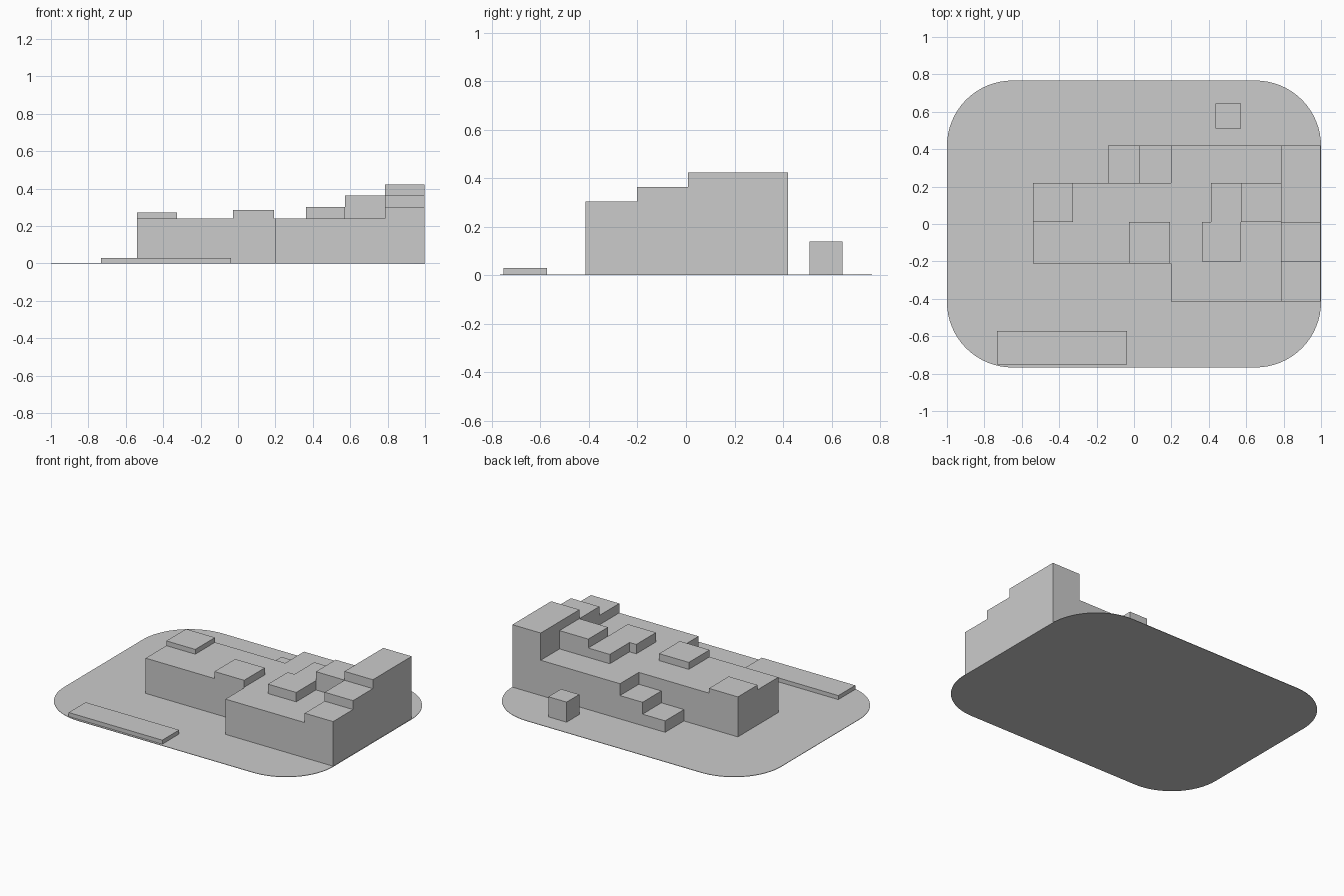
import bpy, bmesh, math
from mathutils import Vector

if "Cube" in bpy.data.objects:
    bpy.data.objects.remove(bpy.data.objects["Cube"])

grey = bpy.data.materials.new("light_grey")
grey.diffuse_color = (0.6, 0.6, 0.6, 1)
grey.use_nodes = True
grey.node_tree.nodes["Principled BSDF"].inputs["Base Color"].default_value = grey.diffuse_color


def prism(name, base, offset):
    """Extrude a closed 3D outline along an offset."""
    bm = bmesh.new()
    face = bm.faces.new([bm.verts.new(p) for p in base])
    ext = bmesh.ops.extrude_face_region(bm, geom=[face], use_keep_orig=True)
    moved = [g for g in ext["geom"] if isinstance(g, bmesh.types.BMVert)]
    bmesh.ops.translate(bm, verts=moved, vec=Vector(offset))
    bmesh.ops.recalc_face_normals(bm, faces=bm.faces)
    mesh = bpy.data.meshes.new(name)
    bm.to_mesh(mesh)
    bm.free()
    mesh.materials.append(grey)
    obj = bpy.data.objects.new(name, mesh)
    bpy.context.collection.objects.link(obj)
    return obj


def slab(name, outline, z0, z1):
    return prism(name, [(x, y, z0) for x, y in outline], (0, 0, z1 - z0))


def box(name, x0, x1, y0, y1, z0, z1):
    return slab(name, [(x0, y0), (x1, y0), (x1, y1), (x0, y1)], z0, z1)


# Thin site plate with rounded corners
W, D, R, N = 1.0, 0.767, 0.35, 16
outline = []
for i, (sx, sy) in enumerate([(1, 1), (-1, 1), (-1, -1), (1, -1)]):
    for k in range(N + 1):
        a = math.pi / 2 * (i + k / N)
        outline.append((sx * (W - R) + R * math.cos(a), sy * (D - R) + R * math.sin(a)))
slab("site_plate", outline, 0, 0.003)

# Main T-shaped building mass
ROOF = 0.24
slab("main_building", [(-0.54, -0.21), (0.197, -0.21), (0.197, -0.415), (0.787, -0.415),
                       (0.787, 0.42), (0.197, 0.42), (0.197, 0.22), (-0.54, 0.22)], 0, ROOF)

# Stepped tower along the right side
steps = [(-0.415, 0), (0.42, 0), (0.42, 0.423), (0.008, 0.423), (0.008, 0.363),
         (-0.203, 0.363), (-0.203, 0.303), (-0.415, 0.303)]
prism("stepped_tower", [(0.787, y, z) for y, z in steps], (0.211, 0, 0))

# Roof blocks
box("roof_block_left", -0.54, -0.325, 0.01, 0.22, ROOF, 0.272)
box("roof_block_middle", -0.028, 0.193, -0.21, 0.01, ROOF, 0.287)
slab("roof_block_bent", [(0.363, -0.2), (0.573, -0.2), (0.573, 0.22), (0.413, 0.22),
                         (0.413, 0.01), (0.363, 0.01)], ROOF, 0.303)
box("roof_block_high", 0.573, 0.787, 0.01, 0.22, ROOF, 0.363)

# Back terraces stepping down to the ground
for i in range(2):
    x1 = 0.197 - 0.168 * i
    box(f"back_terrace_{i + 1}", x1 - 0.168, x1, 0.22, 0.42, 0, 0.16 - 0.08 * i)

# Detached hut and low front platform
box("small_hut", 0.437, 0.573, 0.51, 0.645, 0, 0.138)
box("front_platform", -0.733, -0.037, -0.752, -0.572, 0, 0.03)
